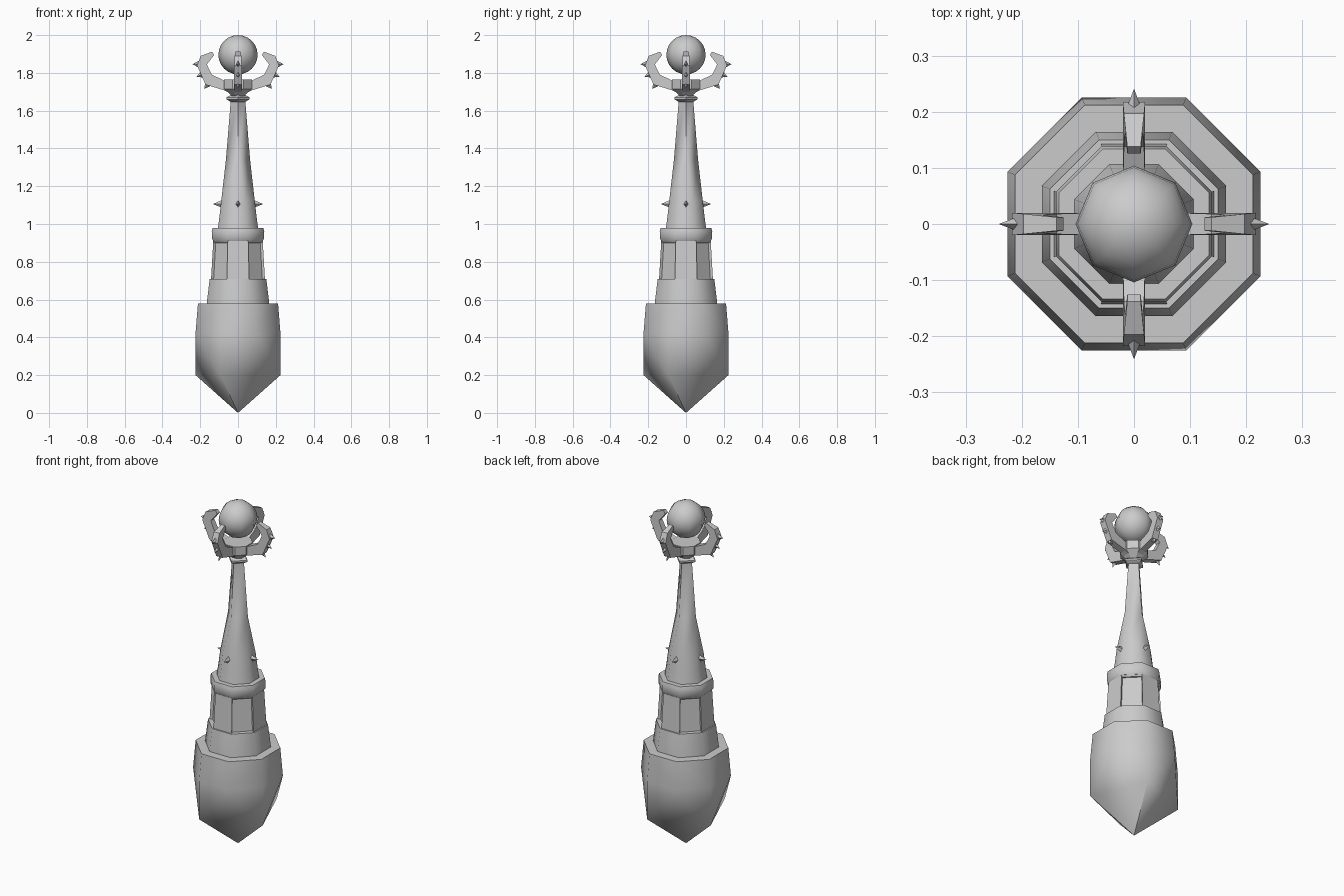
import bpy, bmesh, math
from mathutils import Vector, Matrix

if "Cube" in bpy.data.objects:
    bpy.data.objects.remove(bpy.data.objects["Cube"])

stone = bpy.data.materials.new("grey_stone")
stone.diffuse_color = (0.6, 0.6, 0.6, 1)
stone.use_nodes = True
stone.node_tree.nodes["Principled BSDF"].inputs["Base Color"].default_value = stone.diffuse_color


def finish(bm, name, smooth=50):
    bmesh.ops.remove_doubles(bm, verts=bm.verts[:], dist=0.0005)
    bmesh.ops.recalc_face_normals(bm, faces=bm.faces[:])
    me = bpy.data.meshes.new(name)
    bm.to_mesh(me)
    bm.free()
    me.materials.append(stone)
    ob = bpy.data.objects.new(name, me)
    bpy.context.collection.objects.link(ob)
    if smooth:
        bpy.ops.object.select_all(action='DESELECT')
        ob.select_set(True)
        bpy.context.view_layer.objects.active = ob
        bpy.ops.object.shade_smooth_by_angle(angle=math.radians(smooth))
    return ob


def octagon(apothem, z):
    """Eight points with flat sides facing the axes."""
    r = apothem / math.cos(math.pi / 8)
    return [Vector((r * math.cos(a), r * math.sin(a), z))
            for a in (math.pi / 8 + k * math.pi / 4 for k in range(8))]


def diamond(r, z):
    """Four points on the axes, doubled so they join to an octagon."""
    return [Vector((r * math.cos(a), r * math.sin(a), z))
            for a in (((k + 1) // 2) * math.pi / 2 for k in range(8))]


def loft(rings):
    bm = bmesh.new()
    vs = [[bm.verts.new(p) for p in ring] for ring in rings]
    for a, b in zip(vs, vs[1:]):
        for k in range(8):
            j = (k + 1) % 8
            bm.faces.new((a[k], a[j], b[j], b[k]))
    bm.faces.new(vs[0][::-1])
    bm.faces.new(vs[-1])
    bmesh.ops.remove_doubles(bm, verts=bm.verts[:], dist=0.0005)
    return bm


# Pointed base: octagon above, twisted square below, single tip
bm = bmesh.new()
points = octagon(0.212, 0.58) + octagon(0.225, 0.42) + octagon(0.225, 0.2)[1::2]
for p in points + [Vector((0, 0, 0))]:
    bm.verts.new(p)
bmesh.ops.convex_hull(bm, input=bm.verts[:])
finish(bm, "pointed_base")

# Lower tier
finish(loft([octagon(0.165, 0.57), octagon(0.163, 0.60), octagon(0.15, 0.71)]), "lower_tier")

# Panelled body with sunken diagonal faces
bm = loft([octagon(0.143, 0.70), octagon(0.131, 0.91)])
bm.normal_update()
panels = [f for f in bm.faces if abs(f.normal.x) > 0.4 and abs(f.normal.y) > 0.4]
bmesh.ops.inset_individual(bm, faces=panels, thickness=0.005, depth=-0.016)
finish(bm, "panelled_body")

# Collar
finish(loft([octagon(0.124, 0.90), octagon(0.138, 0.922), octagon(0.139, 0.96),
             octagon(0.134, 0.979)]), "collar")

# Shaft turning from an octagon into a diamond
finish(loft([octagon(0.107, 0.975), octagon(0.098, 1.04), octagon(0.089, 1.12),
             diamond(0.064, 1.34), diamond(0.037, 1.67)]), "shaft")

# Neck flange and cup
finish(loft([diamond(0.035, 1.645), diamond(0.062, 1.66), diamond(0.062, 1.67),
             diamond(0.035, 1.685)]), "neck_flange")
finish(loft([octagon(0.03, 1.675), octagon(0.073, 1.715), octagon(0.073, 1.765)]), "cup", 30)

# Orb
bm = bmesh.new()
bmesh.ops.create_uvsphere(bm, u_segments=8, v_segments=12, radius=0.104,
                          matrix=Matrix.Translation((0, 0, 1.896)))
finish(bm, "orb", 60)

# Claw profile (radius, height, half width)
CLAW = [(0.02, 1.68, 0.02), (0.074, 1.708, 0.02), (0.172, 1.738, 0.02),
        (0.217, 1.84, 0.02), (0.197, 1.89, 0.018), (0.138, 1.912, 0.012),
        (0.126, 1.895, 0.012), (0.165, 1.845, 0.016), (0.138, 1.79, 0.018),
        (0.074, 1.76, 0.02), (0.02, 1.75, 0.02)]


def spike(name, r, z, tilt, length, size, turn):
    """Four-sided spike pointing outward, tilted up or down."""
    d = Vector((math.cos(tilt), 0, math.sin(tilt)))
    up = Vector((-d.z, 0, d.x))
    side = Vector((0, 1, 0))
    c = Vector((r, 0, z))
    bm = bmesh.new()
    base = [bm.verts.new(c + o) for o in (up * size, side * size * 0.7, -up * size, -side * size * 0.7)]
    tip = bm.verts.new(c + d * length)
    for k in range(4):
        bm.faces.new((base[k], base[(k + 1) % 4], tip))
    bm.faces.new(base[::-1])
    bm.transform(turn)
    finish(bm, name, 0)


# Claws and spikes around the four sides
for i in range(4):
    turn = Matrix.Rotation(i * math.pi / 2, 4, 'Z')
    bm = bmesh.new()
    left = [bm.verts.new((r, w, z)) for r, z, w in CLAW]
    right = [bm.verts.new((r, -w, z)) for r, z, w in CLAW]
    n = len(CLAW)
    for k in range(n):
        j = (k + 1) % n
        bm.faces.new((left[k], left[j], right[j], right[k]))
    bm.faces.new(left[::-1])
    bm.faces.new(right)
    bm.transform(turn)
    finish(bm, "claw_%d" % i, 0)
    spike("claw_spike_top_%d" % i, 0.208, 1.846, 0.0, 0.033, 0.018, turn)
    spike("claw_spike_middle_%d" % i, 0.190, 1.792, -0.4, 0.032, 0.018, turn)
    spike("claw_spike_low_%d" % i, 0.158, 1.742, -0.9, 0.034, 0.018, turn)
    spike("shaft_spike_%d" % i, 0.085, 1.106, 0.0, 0.048, 0.02, turn)
